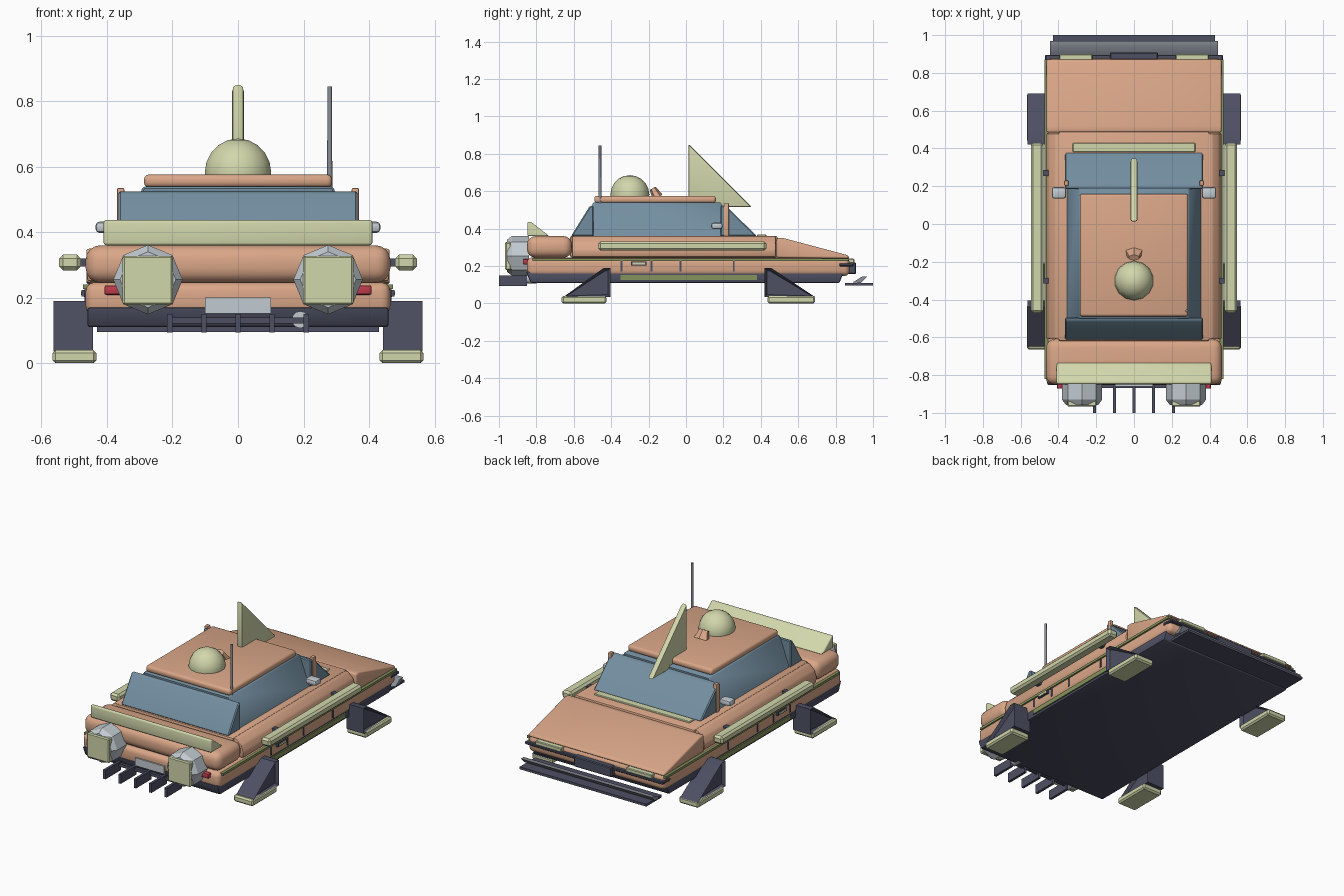
import bpy, bmesh, math
from mathutils import Matrix, Vector

if "Cube" in bpy.data.objects:
    bpy.data.objects.remove(bpy.data.objects["Cube"])


def material(name, r, g, b):
    m = bpy.data.materials.new(name)
    m.diffuse_color = (r, g, b, 1)
    m.use_nodes = True
    m.node_tree.nodes["Principled BSDF"].inputs["Base Color"].default_value = m.diffuse_color
    return m


ORANGE = material("clay orange", 0.70, 0.385, 0.246)
GREEN = material("pale green", 0.64, 0.68, 0.41)
OLIVE = material("olive", 0.24, 0.29, 0.11)
GLASS = material("blue glass", 0.17, 0.27, 0.35)
SLATE = material("dark slate", 0.075, 0.08, 0.125)
LIGHT = material("light grey", 0.54, 0.60, 0.64)
STEEL = material("mid grey", 0.25, 0.27, 0.31)
RED = material("lamp red", 0.52, 0.045, 0.07)


def finish(name, bm, mat, bevel=0.0, segs=2):
    if bevel:
        edges = [e for e in bm.edges if len(e.link_faces) == 2 and e.calc_face_angle() > 0.3]
        bmesh.ops.bevel(bm, geom=edges, offset=bevel, segments=segs, profile=0.5,
                        affect='EDGES', clamp_overlap=True)
    bmesh.ops.recalc_face_normals(bm, faces=bm.faces)
    mesh = bpy.data.meshes.new(name)
    bm.to_mesh(mesh)
    bm.free()
    mesh.materials.append(mat)
    ob = bpy.data.objects.new(name, mesh)
    bpy.context.collection.objects.link(ob)
    return ob


def prism(name, mat, profile, x0, x1, bevel=0.0, segs=2, recess=0.0):
    """Extrude a (y, z) profile from x0 to x1."""
    bm = bmesh.new()
    a = [bm.verts.new((x0, y, z)) for y, z in profile]
    b = [bm.verts.new((x1, y, z)) for y, z in profile]
    caps = [bm.faces.new(a), bm.faces.new(b[::-1])]
    n = len(a)
    for i in range(n):
        j = (i + 1) % n
        bm.faces.new((a[i], b[i], b[j], a[j]))
    bmesh.ops.recalc_face_normals(bm, faces=bm.faces)
    if recess:
        bmesh.ops.inset_individual(bm, faces=caps, thickness=0.018, depth=-recess)
    return finish(name, bm, mat, bevel, segs)


def box(name, mat, x, y, z, bevel=0.0, segs=2):
    return prism(name, mat, [(y[0], z[0]), (y[1], z[0]), (y[1], z[1]), (y[0], z[1])],
                 x[0], x[1], bevel, segs)


def rod(name, mat, centre, r1, r2, length, axis='Z', sides=12):
    bm = bmesh.new()
    bmesh.ops.create_cone(bm, cap_ends=True, segments=sides, radius1=r1, radius2=r2, depth=length)
    turn = {'Z': Matrix(), 'Y': Matrix.Rotation(math.pi / 2, 4, 'X'),
            'X': Matrix.Rotation(math.pi / 2, 4, 'Y')}[axis]
    bm.transform(Matrix.Translation(centre) @ turn)
    return finish(name, bm, mat)


def span(side, a, b):
    return tuple(sorted((side * a, side * b)))


# Hull
prism("chassis", SLATE, [(-0.83, 0.11), (0.82, 0.11), (0.845, 0.17), (-0.855, 0.17)], -0.46, 0.46, 0.008)
box("lower_body", ORANGE, (-0.465, 0.465), (-0.85, 0.875), (0.147, 0.247), 0.028, 3)
box("front_bumper", ORANGE, (-0.465, 0.465), (-0.85, -0.61), (0.245, 0.36), 0.045, 4)
box("deck", ORANGE, (-0.40, 0.40), (-0.62, 0.49), (0.245, 0.362), 0.012)
prism("hood", ORANGE, [(0.485, 0.245), (0.485, 0.35), (0.52, 0.35), (0.865, 0.258), (0.875, 0.24)],
      -0.463, 0.463, 0.015, 3)

# Cabin
bm = bmesh.new()
bmesh.ops.create_cube(bm, size=1)
for v in bm.verts:
    top = v.co.z > 0
    v.co = Vector(((0.29 if top else 0.36) * (1 if v.co.x > 0 else -1),
                   0.19 if v.co.y > 0 else -0.50, 0.54 if top else 0.35))
finish("side_windows", bm, GLASS, 0.006, 1)
prism("front_window", GLASS, [(-0.615, 0.36), (-0.585, 0.36), (-0.495, 0.36), (-0.495, 0.525), (-0.515, 0.52)],
      -0.365, 0.365, 0.006, 1)
prism("rear_window", GLASS, [(0.185, 0.36), (0.38, 0.36), (0.215, 0.52), (0.185, 0.525)],
      -0.365, 0.365, 0.006, 1)
box("roof", ORANGE, (-0.287, 0.287), (-0.49, 0.16), (0.537, 0.576), 0.015, 3)
box("rear_window_sill", GREEN, (-0.325, 0.325), (0.38, 0.43), (0.35, 0.369), 0.004, 1)

# Roof equipment
bm = bmesh.new()
bmesh.ops.create_uvsphere(bm, u_segments=14, v_segments=10, radius=0.104)
bm.transform(Matrix.Translation((0, -0.30, 0.582)))
finish("roof_dome", bm, GREEN)
prism("roof_fin", GREEN, [(0.013, 0.515), (0.352, 0.515), (0.013, 0.855)], -0.019, 0.019, 0.012, 2)
bm = bmesh.new()
bmesh.ops.create_cone(bm, cap_ends=True, segments=6, radius1=0.05, radius2=0.03, depth=0.055)
bm.transform(Matrix.Translation((0, -0.165, 0.592)) @ Matrix.Rotation(0.5, 4, 'X')
             @ Matrix.Diagonal((1, 0.6, 1, 1)))
finish("roof_knob", bm, ORANGE)
rod("antenna", STEEL, (0.28, -0.46, 0.69), 0.008, 0.007, 0.31)

# Front spoiler and underside tines
prism("front_spoiler", GREEN, [(-0.848, 0.36), (-0.73, 0.36), (-0.75, 0.375), (-0.83, 0.437), (-0.848, 0.437)],
      -0.41, 0.41, 0.016, 3)
for i in range(-2, 3):
    box("front_tine", SLATE, (i * 0.104 - 0.008, i * 0.104 + 0.008), (-1.0, -0.85), (0.094, 0.15))
box("tine_crossbar", SLATE, (-0.21, 0.21), (-0.868, -0.85), (0.122, 0.14))
box("front_plate", LIGHT, (-0.10, 0.10), (-0.859, -0.84), (0.152, 0.20))
rod("exhaust_pipe", LIGHT, (0.19, -0.83, 0.133), 0.026, 0.026, 0.06, 'Y')

# Rear bumper, blade and lamps
box("rear_tray", SLATE, (-0.43, 0.43), (0.85, 1.0), (0.095, 0.11))
prism("rear_blade", STEEL, [(0.89, 0.112), (0.935, 0.11), (0.968, 0.143), (0.94, 0.143)], -0.445, 0.445)
box("rear_bar", SLATE, (-0.47, 0.47), (0.82, 0.895), (0.198, 0.215), 0.004, 1)
box("rear_plate", SLATE, (-0.128, 0.128), (0.86, 0.908), (0.157, 0.22), 0.005, 1)

for s in (-1, 1):
    # Shoulder panel leaning in to the deck
    lean = [(0.39, 0.25), (0.46, 0.25), (0.464, 0.285), (0.45, 0.325), (0.415, 0.358), (0.39, 0.358)]
    bm = bmesh.new()
    rings = [[bm.verts.new((s * px, y, pz)) for px, pz in lean] for y in (-0.61, 0.48)]
    bm.faces.new(rings[0])
    bm.faces.new(rings[1])
    for i in range(6):
        j = (i + 1) % 6
        bm.faces.new((rings[0][i], rings[1][i], rings[1][j], rings[0][j]))
    bmesh.ops.recalc_face_normals(bm, faces=bm.faces)
    finish("shoulder_panel", bm, ORANGE, 0.008)

    # Thruster: octagonal drum tapering to a square nozzle
    rod("thruster", LIGHT, (s * 0.275, -0.885, 0.255), 0.106, 0.106, 0.09, 'Y', 8)
    rod("thruster_taper", LIGHT, (s * 0.275, -0.944, 0.255), 0.106, 0.085, 0.028, 'Y', 8)
    box("thruster_nozzle", GREEN, span(s, 0.199, 0.352), (-0.967, -0.935), (0.178, 0.328), 0.006, 1)
    box("front_lamp", RED, span(s, 0.35, 0.408), (-0.872, -0.84), (0.209, 0.238), 0.006)
    box("rear_lamp", GREEN, span(s, 0.22, 0.395), (0.86, 0.9), (0.215, 0.24), 0.004, 1)

    # Side rail and trim
    box("side_rail", GREEN, span(s, 0.48, 0.546), (-0.47, 0.43), (0.283, 0.332), 0.012, 1)
    for y in (-0.3, 0.27):
        box("rail_bracket", SLATE, span(s, 0.44, 0.485), (y - 0.015, y + 0.015), (0.295, 0.32))
    box("trim_line", OLIVE, span(s, 0.455, 0.473), (-0.82, 0.87), (0.226, 0.241))
    box("sill_strip", OLIVE, span(s, 0.45, 0.468), (-0.35, 0.38), (0.125, 0.153))
    for y in (-0.345, -0.185, -0.03, 0.255):
        box("door_seam", SLATE, span(s, 0.455, 0.469), (y - 0.005, y + 0.005), (0.172, 0.228))
    box("door_handle", SLATE, span(s, 0.46, 0.478), (-0.295, -0.21), (0.203, 0.224))
    box("handle_inset", GREEN, span(s, 0.47, 0.48), (-0.285, -0.22), (0.208, 0.219))

    # Landing legs and pads
    for name, y_in, y_out in (("front_leg", -0.405, -0.655), ("rear_leg", 0.42, 0.69)):
        y_step = 0.035 if y_out > 0 else -0.035
        prism(name, SLATE, [(y_in, 0.035), (y_out, 0.035), (y_in + y_step, 0.19), (y_in, 0.19)],
              *span(s, 0.443, 0.563), recess=0.02)
        pad = (-0.665, -0.425) if y_out < 0 else (0.435, 0.69)
        box(name.replace("leg", "pad"), GREEN, span(s, 0.432, 0.566), pad, (0.0, 0.04), 0.009, 1)

    # Posts and mirrors beside the rear window
    box("window_post", ORANGE, span(s, 0.347, 0.37), (0.202, 0.23), (0.35, 0.535), 0.005)
    box("mirror", LIGHT, span(s, 0.36, 0.435), (0.135, 0.195), (0.398, 0.432), 0.012)

# Smooth shading with sharp edges kept
for ob in bpy.context.scene.objects:
    ob.select_set(True)
    bpy.context.view_layer.objects.active = ob
bpy.ops.object.shade_smooth_by_angle(angle=math.radians(35))
